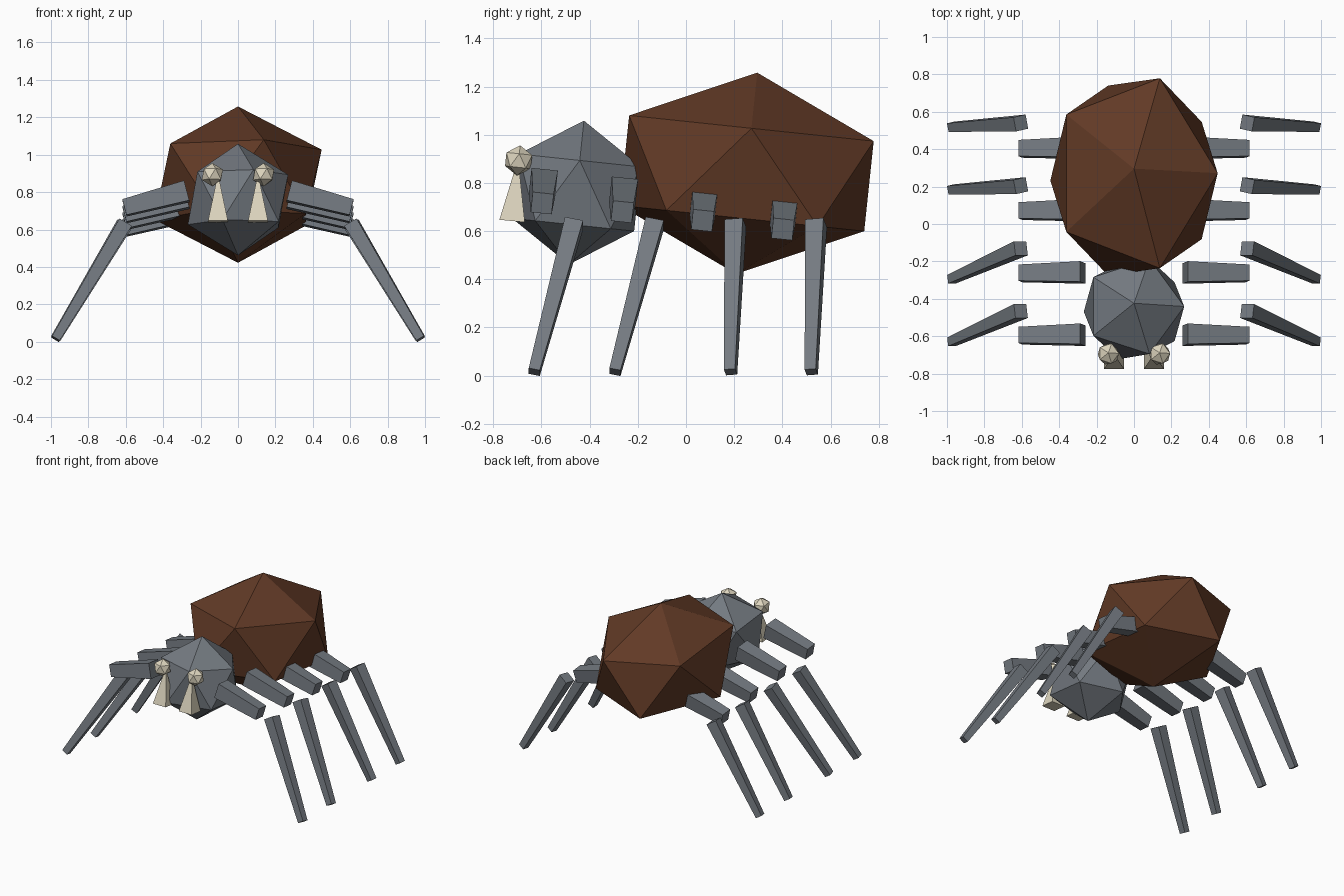
import bpy, bmesh, math
from mathutils import Matrix, Vector

cube = bpy.data.objects.get("Cube")
if cube:
    bpy.data.objects.remove(cube, do_unlink=True)


def material(name, rgb):
    m = bpy.data.materials.new(name)
    m.use_nodes = True
    m.diffuse_color = (*rgb, 1)
    m.node_tree.nodes["Principled BSDF"].inputs["Base Color"].default_value = (*rgb, 1)
    return m


BROWN = material("brown", (0.12, 0.042, 0.019))
GREY = material("slate grey", (0.175, 0.195, 0.22))
CREAM = material("cream", (0.73, 0.67, 0.52))

# The whole upper body leans back slightly
TILT = Matrix.Rotation(math.radians(-6), 4, 'X')


def finish(name, bm, mat):
    bmesh.ops.recalc_face_normals(bm, faces=bm.faces)
    mesh = bpy.data.meshes.new(name)
    bm.to_mesh(mesh)
    bm.free()
    mesh.materials.append(mat)
    obj = bpy.data.objects.new(name, mesh)
    bpy.context.collection.objects.link(obj)
    return obj


def ball(name, centre, radii, mat):
    """Twenty-sided ball, scaled and leaned with the body."""
    bm = bmesh.new()
    bmesh.ops.create_icosphere(bm, subdivisions=1, radius=1)
    bm.transform(Matrix.Translation(centre) @ TILT @ Matrix.Diagonal((*radii, 1)))
    return finish(name, bm, mat)


def tapered_bar(name, start, end, start_size, end_size, side, mat, mirror=1):
    """Square bar from start to end; side hints at one cross-section axis."""
    start, end, side = Vector(start), Vector(end), Vector(side)
    axis = (end - start).normalized()
    side = (side - axis * side.dot(axis)).normalized()
    up = axis.cross(side)
    bm = bmesh.new()
    bmesh.ops.create_cube(bm, size=1)
    for v in bm.verts:
        centre, size = (end, end_size) if v.co.z > 0 else (start, start_size)
        v.co = centre + (side * v.co.x + up * v.co.y) * size
        v.co.x *= mirror
    return finish(name, bm, mat)


# Body
ball("abdomen", (0, 0.252, 0.84), (0.5, 0.6, 0.42), BROWN)
ball("head", (0, -0.455, 0.76), (0.3, 0.3, 0.3), GREY)

# Height of the knee and lean of each lower leg, front to back
rows = ["front", "mid_front", "mid_back", "back"]
lean_side = TILT @ Vector((0, 1, 0))

for label, s in (("left", 1), ("right", -1)):
    # Face
    ball(f"{label}_eye", (s * 0.137, -0.695, 0.893), (0.063,) * 3, CREAM)
    tapered_bar(f"{label}_fang", (0.107, -0.722, 0.642), (0.107, -0.698, 0.89),
                0.106, 0.004, (1, 0, 0), CREAM, s)

    # Legs: a thick upper part and a separate slim lower part
    for i, row in enumerate(rows):
        y, drop = -0.592 + 0.333 * i, 0.036 * i
        tapered_bar(f"{label}_{row}_upper_leg",
                    (0.274, y, 0.804 - drop), (0.607, y - 0.005, 0.716 - drop),
                    0.11, 0.087, lean_side, GREY, s)
        knee_y = -0.465 + 0.335 * i
        reach, side = (-0.165, (0, 1, 0)) if i < 2 else (-0.02, (0.17, 1, 0.1))
        tapered_bar(f"{label}_{row}_lower_leg",
                    (0.605, knee_y, 0.632), (0.976, knee_y + reach, 0.015),
                    0.077, 0.047, side, GREY, s)
